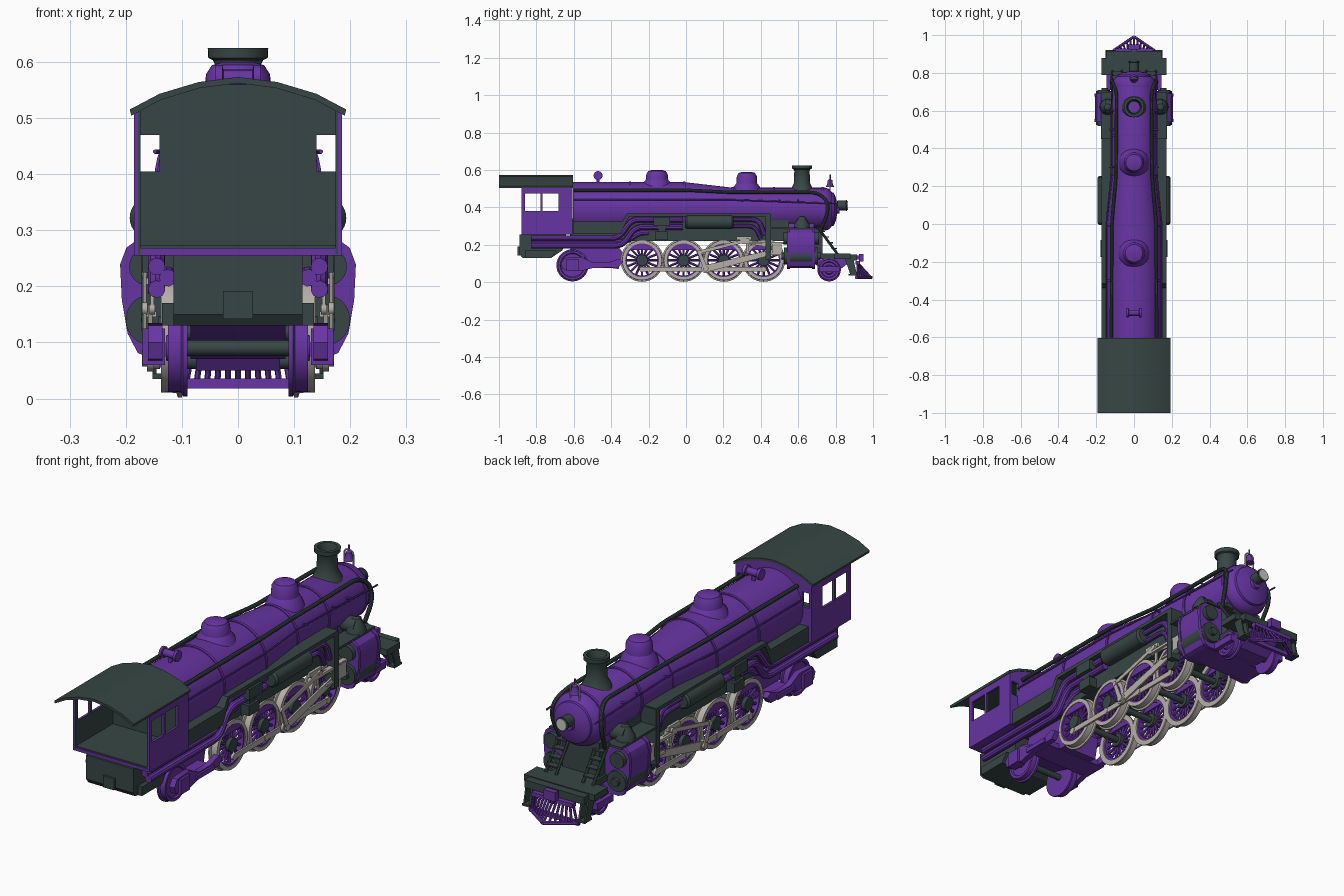
import bpy, bmesh, math
from mathutils import Vector, Matrix

if "Cube" in bpy.data.objects:
    bpy.data.objects.remove(bpy.data.objects["Cube"])

def material(name, c):
    m = bpy.data.materials.new(name)
    m.diffuse_color = (*c, 1)
    m.use_nodes = True
    m.node_tree.nodes["Principled BSDF"].inputs["Base Color"].default_value = m.diffuse_color
    return m
PURPLE = material("purple", (0.135, 0.035, 0.36))
DARK = material("dark_green_grey", (0.038, 0.062, 0.058))
STEEL = material("pale_steel", (0.46, 0.43, 0.39))
LENS = material("lens", (0.6, 0.6, 0.55))

def done(name, bm, mat, mir=False):
    if mir:  # copy to the other side
        g = bmesh.ops.duplicate(bm, geom=bm.verts[:] + bm.edges[:] + bm.faces[:])["geom"]
        for v in g:
            if isinstance(v, bmesh.types.BMVert):
                v.co.x = -v.co.x
    bmesh.ops.recalc_face_normals(bm, faces=bm.faces[:])
    me = bpy.data.meshes.new(name)
    bm.to_mesh(me)
    bm.free()
    me.shade_smooth()
    me.set_sharp_from_angle(angle=math.radians(32))
    me.materials.append(mat)
    ob = bpy.data.objects.new(name, me)
    bpy.context.collection.objects.link(ob)

def add_box(bm, x0, x1, y0, y1, z0, z1):
    m = Matrix.LocRotScale(Vector((x0+x1, y0+y1, z0+z1))/2, None, Vector((x1-x0, y1-y0, z1-z0)))
    bmesh.ops.create_cube(bm, size=1, matrix=m)

def add_lathe(bm, prof, loc, axis, seg=32, closed=False):
    # prof: (radius, height along axis)
    L, rings = Vector(loc), []
    for r, h in prof:
        ring = []
        for i in range(1 if r < 1e-6 else seg):
            a = 2*math.pi*i/seg
            c, s = r*math.cos(a), r*math.sin(a)
            ring.append(bm.verts.new(L + Vector({'X': (h, c, s), 'Y': (c, h, s), 'Z': (c, s, h)}[axis])))
        rings.append(ring)
    for a, b in zip(rings, rings[1:] + ([rings[0]] if closed else [])):
        for i in range(seg):
            j = (i+1) % seg
            q = [a[i % len(a)], a[j % len(a)], b[j % len(b)], b[i % len(b)]]
            q = list(dict.fromkeys(q))
            if len(q) > 2:
                bm.faces.new(q)

def disc(r, a, b):
    return [(0, a), (r, a), (r, b), (0, b)]

def add_prism(bm, pts, axis, a, b):
    f = (lambda p, d: (d, p[0], p[1])) if axis == 'X' else (lambda p, d: (p[0], d, p[1]))
    A = [bm.verts.new(f(p, a)) for p in pts]
    B = [bm.verts.new(f(p, b)) for p in pts]
    bm.faces.new(A)
    bm.faces.new(B)
    for i in range(len(pts)):
        j = (i+1) % len(pts)
        bm.faces.new((A[i], A[j], B[j], B[i]))

def add_tube(bm, pts, r, bend=0.04, n=10):
    P = [Vector(p) for p in pts]
    out = [P[0]]
    for a, p, b in zip(P, P[1:], P[2:]):  # rounded bends
        s = p + (a-p).normalized()*min(bend, (a-p).length*.49)
        e = p + (b-p).normalized()*min(bend, (b-p).length*.49)
        out += [s*(1-t)**2 + p*2*t*(1-t) + e*t*t for t in (0, .25, .5, .75, 1)]
    out.append(P[-1])
    t0 = (out[1]-out[0]).normalized()
    u, rings = t0.orthogonal().normalized(), []
    for i, p in enumerate(out):
        t = (out[min(i+1, len(out)-1)] - out[max(i-1, 0)]).normalized()
        u = t0.rotation_difference(t) @ u
        t0, w = t, t.cross(u)
        rings.append([bm.verts.new(p + (u*math.cos(k) + w*math.sin(k))*r)
                      for k in [2*math.pi*m/n for m in range(n)]])
    for a, b in zip(rings, rings[1:]):
        for i in range(n):
            bm.faces.new((a[i], a[(i+1) % n], b[(i+1) % n], b[i]))
    bm.faces.new(rings[0])
    bm.faces.new(rings[-1])

def make(name, mat, fn, items, mir=False):
    bm = bmesh.new()
    for it in items:
        fn(bm, *it)
    done(name, bm, mat, mir)

# Boiler, bands, smokebox door
ZB = 0.39
make("boiler", PURPLE, add_lathe, [([(0, -.605), (.145, -.605), (.145, -.01), (.115, .25), (.115, .745),
     (.108, .765), (.09, .78), (.088, .79), (.06, .802), (.025, .808), (.022, .82), (0, .82)], (0, 0, ZB), 'Y', 48)])
make("boiler_bands", PURPLE, add_lathe, [([(r-.01, y-.006), (r+.004, y-.006), (r+.004, y+.006), (r-.01, y+.006)],
     (0, 0, ZB), 'Y', 48, True) for y, r in [(-.3, .145), (-.01, .145), (.25, .115), (.47, .115), (.73, .115)]])

# Domes, chimney, whistle, bell, headlight
def dome(r, h):
    return [(0, 0), (r*1.15, 0), (r*1.0, .03), (r*.8, .048), (r*.76, h-.022), (r*.62, h-.006), (r*.35, h), (0, h)]
make("domes", PURPLE, add_lathe, [(dome(.075, .1), (0, -.155, .5), 'Z'), (dome(.07, .11), (0, .325, .48), 'Z')])
make("chimney", DARK, add_lathe, [([(.07, -.02), (.055, .01), (.043, .035), (.041, .1), (.045, .108), (.053, .112),
     (.054, .13), (.04, .13), (.033, .11), (.03, .02)], (0, .62, .495), 'Z', 32, True)])
make("whistle", PURPLE, add_lathe, [([(0, -.04), (.024, -.04), (.024, -.028), (.016, -.026), (.016, .026), (.024, .028),
     (.024, .04), (0, .04)], (0, -.47, .57), 'X', 20), (disc(.008, -.05, 0), (0, -.47, .57), 'Z', 12)])
make("bell", PURPLE, add_lathe, [([(0, 0), (.022, 0), (.015, .015), (.012, .035), (.004, .042), (.004, .065), (0, .065)],
     (0, .77, .51), 'Z', 16)])
make("bell_bracket", STEEL, add_tube, [([(-.022, .77, .485), (-.022, .77, .555), (.022, .77, .555), (.022, .77, .485)], .004, .02, 6)])
make("headlight", DARK, add_lathe, [([(0, .79), (.014, .79), (.014, .805), (.026, .81), (.026, .855), (.03, .857), (.03, .862), (0, .862)],
     (0, 0, .41), 'Y', 24)])
make("headlight_lens", LENS, add_lathe, [(disc(.024, .86, .866), (0, 0, .41), 'Y', 24)])

# Boiler-side pipes and handrails
make("boiler_pipes", DARK, add_tube, [([(.12, -.6, .492), (.118, 0, .492), (.096, .25, .48), (.092, .70, .48),
     (.115, .755, .44), (.122, .76, .37), (.11, .72, .28)], .009, .04)], True)
make("handrails", PURPLE, add_tube, [([(.148, -.6, .44), (.148, -.01, .44), (.122, .25, .44), (.118, .8, .42)], .004, .02, 6)]
     + [([(.09, y, .43), (.13, y, .44)], .005, .02, 6) for y in (.6, .5, .3)], True)

# Cab
def window_wall(bm, x0, x1):
    add_box(bm, x0, x1, -.88, -.607, .257, .38)
    add_box(bm, x0, x1, -.88, -.607, .475, .515)
    for a, b in ((-.88, -.862), (-.778, -.766), (-.682, -.607)):
        add_box(bm, x0, x1, a, b, .38, .475)
make("cab_sides", PURPLE, window_wall, [(.178, .185)], True)
make("cab_lining", DARK, window_wall, [(.174, .178)], True)
def front_wall(bm, y0, y1):
    add_prism(bm, [(-.14, .257), (.14, .257), (.14, .54), (.06, .56), (-.06, .56), (-.14, .54)], 'Y', y0, y1)
    for s in (-1, 1):
        add_prism(bm, [(s*.14, .257), (s*.178, .257), (s*.178, .405), (s*.14, .405)], 'Y', y0, y1)
        add_prism(bm, [(s*.14, .47), (s*.178, .47), (s*.178, .515), (s*.14, .535)], 'Y', y0, y1)
make("cab_front", PURPLE, front_wall, [(-.613, -.606)])
make("cab_front_lining", DARK, front_wall, [(-.62, -.613)])
make("cab_floor", PURPLE, add_box, [(-.185, .185, -.88, -.607, .255, .268)])
make("cab_floor_cover", DARK, add_box, [(-.174, .174, -.876, -.615, .268, .274)])
arc = [(-.193, .515), (-.14, .543), (-.07, .564), (0, .573), (.07, .564), (.14, .543), (.193, .515)]
make("cab_roof", DARK, add_prism, [(arc + [(x*.985, z-.011) for x, z in arc[::-1]], 'Y', -1.0, -.603)])
make("rear_box", DARK, add_prism, [([(-.89, .255), (-.89, .15), (-.875, .13), (-.72, .13), (-.66, .17), (-.64, .255)], 'X', -.115, .115)])
make("rear_box_side", DARK, add_prism, [([(-.86, .17), (-.86, .13), (-.72, .13), (-.69, .17)], 'X', -.135, .135)])
make("rear_hatch", DARK, add_box, [(-.027, .027, -.9, -.88, .142, .192)])

# Firebox underside, running boards, tanks and pumps
make("lower_firebox", DARK, add_box, [(-.1, .1, -.62, .55, .22, .34)])
make("belly", PURPLE, add_prism, [([(-.64, .13), (-.6, .22), (-.38, .22), (-.34, .16), (-.36, .07), (-.5, .09)], 'X', -.085, .085)])
make("running_boards", DARK, add_prism, [([(-.605, .257), (-.605, .325), (-.34, .325), (-.315, .368), (.45, .368), (.45, .352),
     (-.305, .352), (-.33, .30), (-.35, .257)], 'X', .1, .172)], True)
make("side_panels", DARK, add_box, [(.1, .13, -.33, .45, .22, .355), (.1, .172, .425, .455, .12, .365),
     (.1, .176, .45, .70, .283, .293)], True)
make("air_tanks", DARK, add_lathe, [([(0, 0), (.03, 0), (.038, .01), (.038, .25), (.03, .26), (0, .26)], (.155, -.005, .322), 'Y')], True)
make("air_pumps", DARK, add_box, [(.13, .178, -.175, -.085, .3, .348), (.13, .17, -.165, -.095, .225, .27), (.13, .16, -.15, -.11, .26, .31)], True)
def pipe(z, z2, y, end, x=.145):
    return ([(x, -.83, z), (x, y, z), (x, y+.07, z2), (x, end, z2)], .0155)
make("steam_pipes", PURPLE, add_tube, [pipe(.235, .335, -.36, -.02), pipe(.195, .295, -.34, -.02), pipe(.215, .265, -.32, -.2, .125),
     ([(.15, .25, .335), (.15, .39, .335), (.15, .42, .25)], .013), ([(.14, .25, .3), (.14, .37, .3), (.14, .4, .23)], .011)], True)

# Driving wheels
ZW, RW, DRIVERS = .117, .112, (-.235, -.013, .202, .415)
tyre = [(.092, .1), (.115, .1), (.115, .107), (.107, .11), (.106, .137), (.09, .137)]
make("driver_tyres", STEEL, add_lathe, [(tyre, (0, y, ZW), 'X', 40, True) for y in DRIVERS], True)
def wheel_centre(bm, y):
    add_lathe(bm, [(.082, .106), (.094, .106), (.094, .134), (.082, .134)], (0, y, ZW), 'X', 40, True)
    for i in range(16):
        a = 2*math.pi*i/16
        d = Vector((0, math.cos(a), math.sin(a)))
        add_tube(bm, [Vector((.12, y, ZW)) + d*.025, Vector((.12, y, ZW)) + d*.086], .0065, n=6)
    w = [(y+.086*math.cos(math.radians(a)), ZW+.086*math.sin(math.radians(a))) for a in range(40, 141, 10)]
    add_prism(bm, w, 'X', .108, .135)
make("driver_spokes", PURPLE, wheel_centre, [(y,) for y in DRIVERS], True)
make("driver_hubs", DARK, add_lathe, [(disc(.03, .1, .142), (0, y, ZW), 'X', 20) for y in DRIVERS], True)
make("axles", DARK, add_lathe, [(disc(.014, -.11, .11), (0, y, z), 'X', 12) for y, z in
     [(y, ZW) for y in DRIVERS] + [(-.607, .09), (.765, .067)]])

# Rods and valve gear
def rod(bm, y0, z0, h0, y1, z1, h1, x0, x1):
    d = Vector((y1-y0, z1-z0)).normalized()
    n = Vector((-d.y, d.x))
    a, b = Vector((y0, z0)), Vector((y1, z1))
    add_prism(bm, [a-n*h0, b-n*h1, b+n*h1, a+n*h0], 'X', x0, x1)
    for p, h in ((a, h0), (b, h1)):
        add_lathe(bm, disc(h*1.25, x0-.002, x1+.002), (0, p.x, p.y), 'X', 16)
rods = [(a, .068, .012, b, .068, .012, .141, .149) for a, b in zip(DRIVERS, DRIVERS[1:])]
rods += [(.105, .072, .019, .5, .17, .014, .152, .160), (.07, .16, .009, .105, .072, .012, .163, .169),
         (.07, .16, .009, .33, .225, .009, .163, .169), (.3, .22, .01, .42, .2, .01, .15, .158),
         (.33, .235, .008, .33, .16, .008, .15, .156)]
make("rods", STEEL, rod, rods, True)
make("crosshead_guides", STEEL, add_box, [(.145, .168, .3, .55, .203, .215), (.145, .168, .38, .55, .145, .155),
     (.143, .17, .46, .51, .15, .21), (.15, .162, .27, .35, .225, .245)], True)

# Cylinders
cyl = [(.08, .08), (.15, .075), (.175, .085), (.193, .12), (.203, .18), (.206, .235), (.195, .265), (.17, .283), (.08, .283)]
rim = [(x*1.02, z + (.004 if z > .2 else -.004)) for x, z in cyl]
make("cylinders", PURPLE, add_prism, [(cyl, 'Y', .545, .685), (rim, 'Y', .54, .555), (rim, 'Y', .675, .69)], True)
make("cylinder_heads", DARK, add_lathe, [(disc(.045, .525, .705), (.155, 0, .14), 'Y', 28),
     (disc(.034, .52, .71), (.16, 0, .235), 'Y', 24), (disc(.018, .51, .72), (.155, 0, .14), 'Y', 20)], True)
make("steam_chests", DARK, add_lathe, [([(0, 0), (.042, 0), (.04, .02), (.016, .06), (0, .065)], (.14, .62, .29), 'Z', 24),
     (disc(.035, .06, .15), (0, .62, .315), 'X', 24)], True)
make("saddle", PURPLE, add_prism, [([(-.1, .08), (.1, .08), (.1, .2), (.085, .32), (-.085, .32), (-.1, .2)], 'Y', .545, .685)])

# Small wheels and trucks
def small_wheel(y, r, x=.09):
    return ([(0, x), (r, x), (r, x+.008), (r-.007, x+.012), (r-.008, x+.035), (r-.02, x+.035), (r-.024, x+.028),
             (.026, x+.028), (.022, x+.038), (0, x+.038)], (0, y, r+.004), 'X', 32)
make("truck_wheels", PURPLE, add_lathe, [small_wheel(-.607, .086), small_wheel(.765, .063)], True)
make("rear_truck_frame", PURPLE, add_prism, [([(-.66, .07), (-.67, .1), (-.65, .13), (-.56, .135), (-.5, .105), (-.42, .105), (-.36, .125),
     (-.335, .11), (-.36, .08), (-.5, .075), (-.56, .06)], 'X', .135, .16)], True)
make("rear_truck_boxes", PURPLE, add_box, [(.13, .17, -.64, -.575, .06, .125), (.13, .168, -.52, -.4, .08, .1)], True)
make("rear_truck_beam", PURPLE, add_box, [(-.14, .14, -.51, -.4, .075, .1)])
make("front_truck_frame", PURPLE, add_prism, [([(.69, .1), (.69, .12), (.84, .13), (.88, .11), (.8, .05), (.73, .05)], 'X', -.075, .075)])
make("front_truck_bars", PURPLE, add_box, [(.125, .145, .71, .82, .055, .085)], True)

# Front deck, ladders, steps, coupler, pilot
make("front_deck", DARK, add_box, [(-.172, .172, .79, .88, .125, .152), (-.1, .1, .69, .8, .125, .152), (-.145, .145, .88, .915, .115, .148),
     (-.09, .09, .69, .73, .14, .3)])
make("deck_steps", DARK, add_prism, [([(.85, .125), (.895, .125), (.915, .035), (.88, .035)], 'X', .115, .125),
     ([(.85, .125), (.895, .125), (.915, .035), (.88, .035)], 'X', .145, .152),
     ([(.87, .045), (.92, .045), (.92, .035), (.87, .035)], 'X', .115, .152)], True)
def ladder(bm):
    for x in (.065, .115):
        add_tube(bm, [(x, .7, .3), (x, .81, .15)], .007, n=8)
    for t in (.2, .4, .6, .8):
        add_box(bm, .065, .115, .69+.11*t, .72+.11*t, .298-.15*t, .304-.15*t)
make("front_ladders", DARK, ladder, [()], True)
make("coupler", PURPLE, add_box, [(-.014, .014, .88, .94, .12, .142), (-.028, .028, .925, .95, .11, .15), (-.1, .1, .905, .93, .095, .112)])
def pilot_bar(bm):
    for s in (-1, 1):
        add_tube(bm, [(s*.12, .91, .026), (0, .992, .026)], .008, n=6)
    for i in range(-6, 7):
        x = i*.0185
        add_tube(bm, [(x*.85, .918, .105), (x, .99-.68*abs(x), .026)], .0055, n=6)
    add_box(bm, -.12, .12, .905, .92, .018, .036)
make("pilot", PURPLE, pilot_bar, [()])
